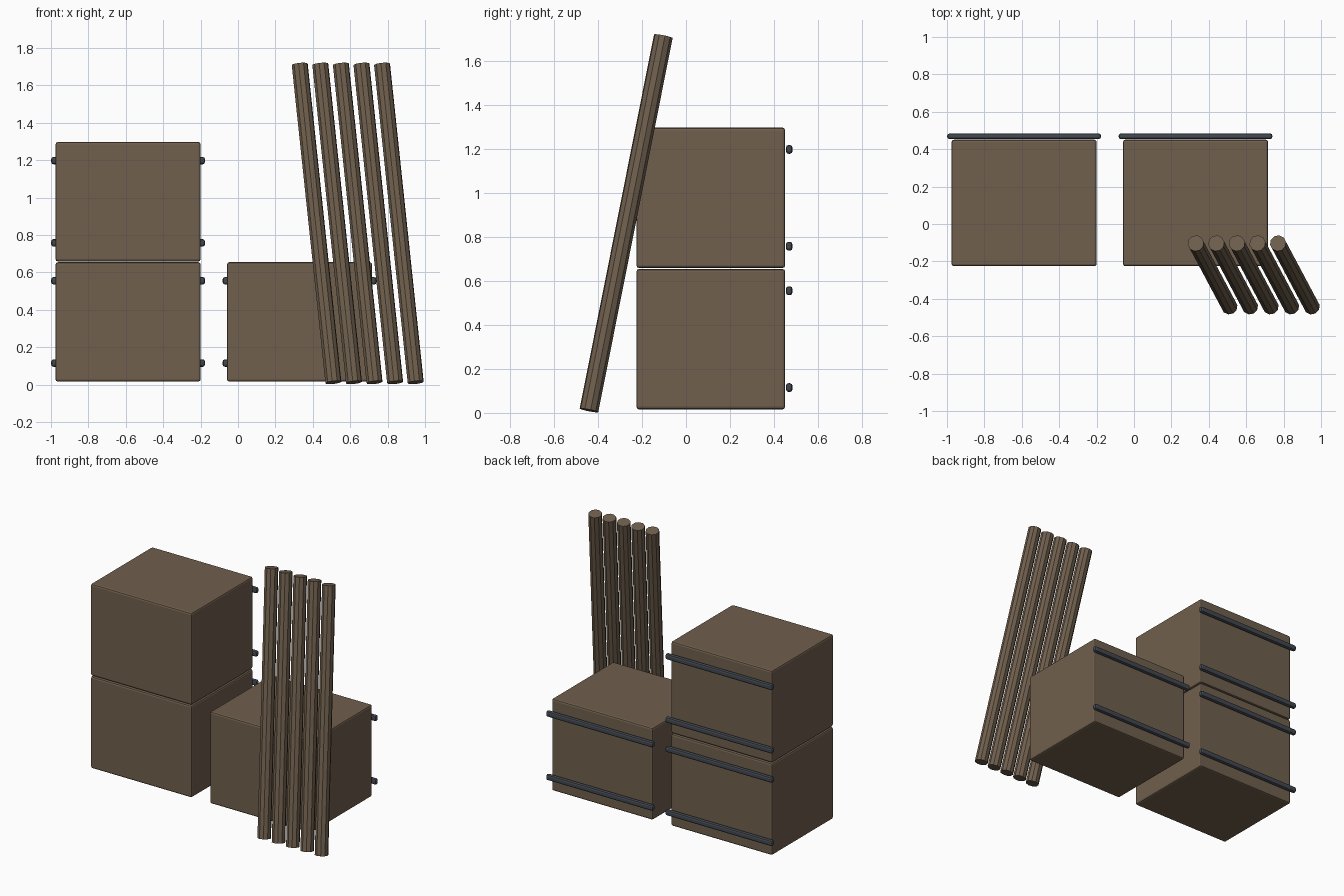
import bpy, math
from mathutils import Vector

if "Cube" in bpy.data.objects:
    bpy.data.objects.remove(bpy.data.objects["Cube"])


def material(name, color):
    m = bpy.data.materials.new(name)
    m.diffuse_color = (*color, 1)
    m.use_nodes = True
    m.node_tree.nodes["Principled BSDF"].inputs["Base Color"].default_value = m.diffuse_color
    return m


wood = material("brown_wood", (0.16, 0.115, 0.075))
iron = material("dark_iron", (0.055, 0.065, 0.08))


def finish(name, mat, bevel=0, segments=1):
    o = bpy.context.object
    o.name = name
    o.data.materials.append(mat)
    if bevel:
        b = o.modifiers.new("Bevel", 'BEVEL')
        b.width, b.segments = bevel, segments
        b.limit_method = 'ANGLE'
        b.angle_limit = math.radians(60)
    return o


def box(name, center, size):
    bpy.ops.mesh.primitive_cube_add(size=1, location=center)
    bpy.context.object.scale = size
    bpy.ops.object.transform_apply(location=False, rotation=False, scale=True)
    return finish(name, wood, 0.012, 2)


def cylinder(name, a, b, radius, sides, mat, flat=1, bevel=0):
    a, b = Vector(a), Vector(b)
    d = b - a
    bpy.ops.mesh.primitive_cylinder_add(
        vertices=sides, radius=radius, depth=d.length, location=(a + b) / 2,
        rotation=d.to_track_quat('Z', 'Y').to_euler())
    o = finish(name, mat, bevel, 2)
    for v in o.data.vertices:
        v.co.y *= flat
    return o


# Three crates, each with two bars along the back
for i, (x, z) in enumerate([(-0.5875, 0.335), (-0.5875, 0.9775), (0.329, 0.335)]):
    box(f"crate_{i + 1}", (x, 0.1125, z), (0.776, 0.676, 0.638))
    for side, dz in (("lower", -0.22), ("upper", 0.22)):
        bar = box(f"crate_{i + 1}_{side}_bar", (x, 0.469, z + dz), (0.822, 0.03, 0.04))
        bar.data.materials[0] = iron

# Row of leaning poles
for i in range(5):
    dx = 0.11 * i
    cylinder(f"leaning_pole_{i + 1}", (0.51 + dx, -0.441, 0.0115),
             (0.33 + dx, -0.103, 1.712), 0.0435, 10, wood)
